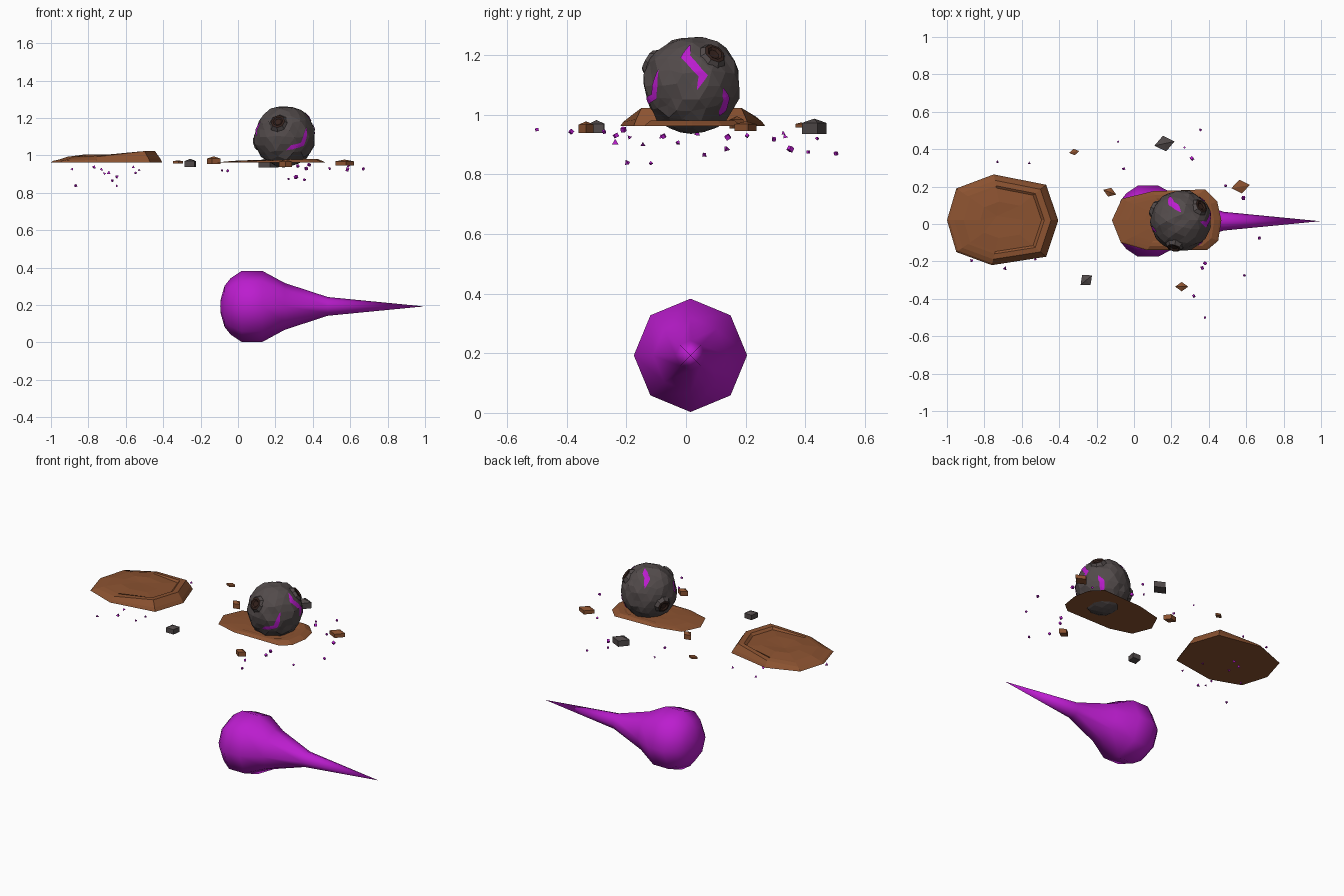
import bpy, bmesh, math, random
from mathutils import Vector, Matrix
from mathutils.bvhtree import BVHTree

if "Cube" in bpy.data.objects:
    bpy.data.objects.remove(bpy.data.objects["Cube"])

random.seed(4)


def material(name, rgb):
    m = bpy.data.materials.new(name)
    m.diffuse_color = (*rgb, 1)
    m.use_nodes = True
    m.node_tree.nodes["Principled BSDF"].inputs["Base Color"].default_value = m.diffuse_color
    return m


BROWN = material("earth_brown", (0.26, 0.085, 0.03))
ROCK = material("rock_grey", (0.085, 0.07, 0.07))
DARK = material("crater_dark", (0.035, 0.016, 0.012))
PURPLE = material("glow_purple", (0.50, 0.012, 0.62))


def finish(name, bm, mats, normals=True):
    if normals:
        bmesh.ops.recalc_face_normals(bm, faces=bm.faces[:])
    me = bpy.data.meshes.new(name)
    bm.to_mesh(me)
    bm.free()
    for m in mats:
        me.materials.append(m)
    ob = bpy.data.objects.new(name, me)
    bpy.context.collection.objects.link(ob)
    return ob


def loft(bm, rings, index=lambda i: 0):
    """Join successive closed rings; a one-point ring closes to a fan."""
    vs = [[bm.verts.new(p) for p in r] for r in rings]
    for i, (a, b) in enumerate(zip(vs, vs[1:])):
        n = max(len(a), len(b))
        for k in range(n):
            j = (k + 1) % n
            quad = [a[k % len(a)], a[j % len(a)], b[j % len(b)], b[k % len(b)]]
            f = bm.faces.new(list(dict.fromkeys(quad)))
            f.material_index = index(i)
    return vs


# Flame trail: eight-sided teardrop lying along x
bm = bmesh.new()
rings = []
for x, r in [(-0.095, 0), (-0.092, 0.04), (-0.072, 0.11), (-0.04, 0.15), (0.02, 0.19),
             (0.13, 0.19), (0.25, 0.125), (0.48, 0.05), (0.995, 0)]:
    n = 8 if r else 1
    rings.append([(x, 0.015 + r * math.cos(k * math.pi / 4),
                   0.193 + r * math.sin(k * math.pi / 4)) for k in range(n)])
loft(bm, rings)
trail = finish("flame_trail", bm, [PURPLE])
for p in trail.data.polygons:
    p.use_smooth = True


# Ground slabs: flat base, bevelled rim, raised lip towards +x, shallow dish
def slab(name, outline, z, tall):
    xs, ys = [p[0] for p in outline], [p[1] for p in outline]
    cx, cy = (min(xs) + max(xs)) / 2, (min(ys) + max(ys)) / 2
    half = (max(xs) - min(xs)) / 2
    rings = [[(cx, cy, z)]]
    for scale, left, right in [(1, 0, 0), (0.96, 0.008, 0.022), (0.87, 0.014, 0.06),
                               (0.75, 0.025, 0.058), (0.70, 0.03, 0.044), (0.4, 0.042, 0.044)]:
        ring = []
        for x, y in outline:
            t = min(1, max(0, 0.5 + 0.75 * (x - cx) / half))
            ring.append((cx + (x - cx) * scale, cy + (y - cy) * scale,
                         z + tall * (left + (right - left) * t)))
        rings.append(ring)
    rings.append([(cx - 0.03, cy + 0.02, z + tall * 0.038)])
    bm = bmesh.new()
    loft(bm, rings)
    finish(name, bm, [BROWN])


slab("large_slab", [(-1, 0.02), (-0.95, 0.19), (-0.75, 0.265), (-0.47, 0.21),
                    (-0.405, 0.02), (-0.47, -0.175), (-0.76, -0.22), (-0.95, -0.15)], 0.963, 1)
slab("impact_slab", [(-0.118, 0.02), (-0.065, 0.135), (0.10, 0.175), (0.38, 0.185), (0.445, 0.12),
                     (0.467, 0.02), (0.45, -0.09), (0.39, -0.14), (0.07, -0.14), (-0.07, -0.1)],
     0.962, 0.3)

# Boulder: jittered low-poly ball
C = Vector((0.25, 0.018, 1.10))
bm = bmesh.new()
bmesh.ops.create_icosphere(bm, subdivisions=3, radius=0.164)
for v in bm.verts:
    v.co = v.co * random.uniform(0.97, 1.015) + Vector([random.uniform(-.005, .005) for _ in range(3)])
    v.co += C
tree = BVHTree.FromBMesh(bm)
finish("boulder", bm, [ROCK])

# Craters: raised rims with dark sunken floors
for i, d in enumerate([(-0.035, -0.14, 0.078), (0.12, 0.085, 0.115), (-0.15, 0.067, -0.034)]):
    d = Vector(d).normalized()
    rot = d.to_track_quat('Z', 'Y')
    rings = []
    for r, h in [(0.056, 0.145), (0.038, 0.172), (0.027, 0.174), (0.018, 0.167), (0, 0.166)]:
        n = 8 if r else 1
        rings.append([C + rot @ Vector((r * math.cos(k * math.pi / 4),
                                        r * math.sin(k * math.pi / 4), h)) for k in range(n)])
    bm = bmesh.new()
    loft(bm, rings, lambda k: int(k > 0))
    finish(f"crater_{i + 1}", bm, [ROCK, DARK])


# Glowing cracks: zigzag ribbons draped over the boulder
def crack(name, pts, width):
    pts = [Vector(p) for p in pts]
    path = []
    for a, b in zip(pts, pts[1:]):
        path += [a.lerp(b, k / 4) for k in range(4)]
    path.append(pts[-1])
    bm, rows = bmesh.new(), []
    side = (pts[-1] - pts[0]).cross(pts[1]).normalized()
    for k, p in enumerate(path):
        t = k / (len(path) - 1)
        w = width * min(1, 0.1 + 4 * min(t, 1 - t)) / 2
        row = []
        for s in (-1, 0, 1):
            d = (p + side * w * s).normalized()
            hit = tree.ray_cast(C + d * 0.5, -d)[0]
            row.append(bm.verts.new(hit + d * 0.004))
        rows.append(row)
    for a, b in zip(rows, rows[1:]):
        for s in (0, 1):
            f = bm.faces.new((a[s], a[s + 1], b[s + 1], b[s]))
            f.normal_update()
            if f.normal.dot(f.calc_center_median() - C) < 0:
                f.normal_flip()
    finish(name, bm, [PURPLE], False)


crack("crack_right", [(.1, -.005, .13), (.133, -.02, .095), (.155, .02, .05),
                      (.157, .04, .03), (.163, .02, -.015)], 0.032)
crack("crack_front", [(.115, -.11, .05), (.11, -.123, 0), (.095, -.127, -.04),
                      (.045, -.15, -.055), (.01, -.147, -.075)], 0.028)
crack("crack_left", [(-.13, -.06, .08), (-.145, -.05, .06), (-.15, -.035, .03), (-.155, -.06, 0)], 0.024)
crack("crack_top", [(-.06, .13, .08), (-.05, .09, .125), (-.03, .08, .14), (0, .045, .158)], 0.032)
crack("crack_back", [(.12, .1, -.01), (.11, .12, -.05), (.1, .11, -.08), (.09, .1, -.11)], 0.03)


# Flying chunks: skewed blocks with a low pointed top
def chunk(name, x, y, z0, z1, length, width, angle, mat):
    rot = Matrix.Rotation(math.radians(angle), 3, 'Z')
    corners = [(-length / 2, 0), (0, -width / 2), (length / 2, 0), (0, width / 2)]
    ring = lambda z: [rot @ Vector((a, b, 0)) + Vector((x, y, z)) for a, b in corners]
    bm = bmesh.new()
    loft(bm, [[(x, y, z0)], ring(z0), ring(z0 + 0.72 * (z1 - z0)), [(x, y, z1)]])
    finish(name, bm, [mat])


chunk("brown_chunk_1", -0.32, 0.385, 0.957, 0.974, 0.055, 0.035, 10, BROWN)
chunk("brown_chunk_2", -0.13, 0.17, 0.953, 0.995, 0.075, 0.05, -20, BROWN)
chunk("brown_chunk_3", 0.57, 0.20, 0.945, 0.978, 0.1, 0.075, 10, BROWN)
chunk("brown_chunk_4", 0.255, -0.335, 0.938, 0.978, 0.07, 0.05, 0, BROWN)
chunk("grey_chunk_1", 0.163, 0.43, 0.935, 0.987, 0.11, 0.085, 12, ROCK)
chunk("grey_chunk_2", -0.255, -0.3, 0.938, 0.982, 0.08, 0.07, 40, ROCK)


# Small debris: tilted cubes by the boulder, slivers under the large slab
def bits(name, places, sides, size):
    bm = bmesh.new()
    for p in places:
        rot = Matrix.Rotation(random.uniform(0, 6), 4, Vector((random.random(), random.random(), 0.5)))
        s = size * random.uniform(0.75, 1.2)
        bmesh.ops.create_cone(bm, cap_ends=True, segments=sides, radius1=s,
                              radius2=s if sides == 4 else 0, depth=s * 1.5,
                              matrix=Matrix.Translation(p) @ rot)
    finish(name, bm, [PURPLE])


bits("ember_cubes", [(0.31, 0.35, 0.885), (0.585, 0.14, 0.925), (0.38, -0.21, 0.95),
                     (0.365, -0.235, 0.93), (0.32, -0.385, 0.943)], 4, 0.011)
bits("ember_specks", [(0.27, 0.41, 0.875), (0.355, 0.503, 0.87), (-0.085, 0.44, 0.92),
                      (-0.055, 0.295, 0.918), (0.49, 0.205, 0.93), (0.67, -0.075, 0.928),
                      (0.59, -0.275, 0.943), (0.38, -0.5, 0.95)], 4, 0.007)
bits("ember_slivers", [(-0.885, -0.08, 0.925), (-0.865, -0.195, 0.837), (-0.77, 0.04, 0.935),
                       (-0.73, 0.335, 0.925), (-0.71, -0.145, 0.903), (-0.67, 0.06, 0.868),
                       (-0.65, 0.14, 0.885), (-0.645, -0.12, 0.837), (-0.69, -0.238, 0.91),
                       (-0.56, 0.325, 0.94), (-0.545, -0.03, 0.907), (-0.525, -0.19, 0.922)], 3, 0.011)
